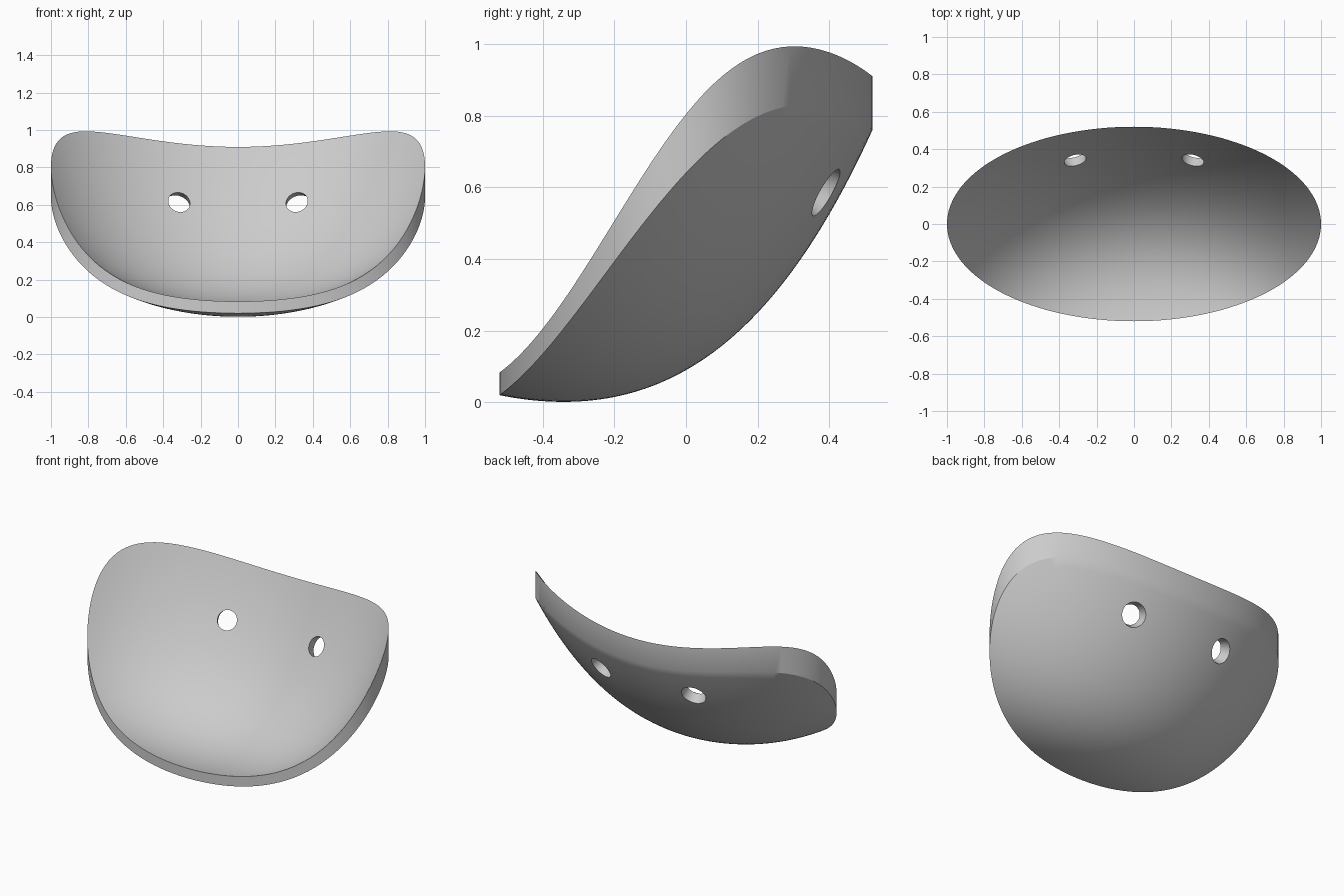
import bpy, bmesh, math
from mathutils import Vector

if "Cube" in bpy.data.objects:
    bpy.data.objects.remove(bpy.data.objects["Cube"], do_unlink=True)

HALF_DEPTH = 0.52
RINGS, SEGMENTS = 28, 128

grey = bpy.data.materials.new("plain grey")
grey.use_nodes = True
grey.diffuse_color = (0.6, 0.6, 0.6, 1)
grey.node_tree.nodes["Principled BSDF"].inputs["Base Color"].default_value = (0.6, 0.6, 0.6, 1)


def outer(x, y):
    """Height of the underside of the tilted bowl."""
    spine = 0.09 + 0.567 * y + 1.065 * y**2 + 0.533 * y**3 + 0.164 * y**4
    return spine + x * x * (0.42 + 0.13 * x * x + 0.5 * y + 0.3 * y * y)


def outward(x, y):
    """Unnormalised outward normal of the underside."""
    d = 0.001
    return Vector(((outer(x + d, y) - outer(x - d, y)) / (2 * d),
                   (outer(x, y + d) - outer(x, y - d)) / (2 * d), -1))


def inner(x, y):
    """Underside raised by the wall thickness."""
    return outer(x, y) + (0.062 + 0.02 * x**6) * outward(x, y).length


def add_skin(bm, height):
    """Oval sheet of concentric rings; returns its rim."""
    centre = bm.verts.new((0, 0, height(0, 0)))
    previous = None
    for i in range(1, RINGS + 1):
        ring = []
        for j in range(SEGMENTS):
            a = math.tau * j / SEGMENTS
            x = math.cos(a) * i / RINGS
            y = HALF_DEPTH * math.sin(a) * i / RINGS
            ring.append(bm.verts.new((x, y, height(x, y))))
        for j in range(SEGMENTS):
            k = (j + 1) % SEGMENTS
            if previous:
                bm.faces.new((previous[j], ring[j], ring[k], previous[k]))
            else:
                bm.faces.new((centre, ring[j], ring[k]))
        previous = ring
    return previous


# Bowl: two skins joined by an upright rim
bm = bmesh.new()
low, high = add_skin(bm, outer), add_skin(bm, inner)
for j in range(SEGMENTS):
    k = (j + 1) % SEGMENTS
    bm.faces.new((low[j], low[k], high[k], high[j]))
bmesh.ops.recalc_face_normals(bm, faces=bm.faces)
mesh = bpy.data.meshes.new("curved_shell")
bm.to_mesh(mesh)
bm.free()
mesh.materials.append(grey)
shell = bpy.data.objects.new("curved_shell", mesh)
bpy.context.collection.objects.link(shell)

# Pair of tapered holes, wider on the outside
for side in (-1, 1):
    x, y = side * 0.328, 0.392
    axis = outward(x, y).normalized()
    middle = Vector((x, y, outer(x, y))) - axis * 0.031
    bpy.ops.mesh.primitive_cone_add(vertices=48, radius1=0.042, radius2=0.092, depth=0.2,
                                    location=middle,
                                    rotation=axis.to_track_quat('Z', 'Y').to_euler())
    cutter = bpy.context.object
    cutter.name = "hole_cutter"
    cutter.hide_render = True
    cutter.data.materials.append(grey)
    bpy.ops.object.select_all(action='DESELECT')
    shell.select_set(True)
    bpy.context.view_layer.objects.active = shell
    cut = shell.modifiers.new("hole", 'BOOLEAN')
    cut.operation, cut.solver, cut.object = 'DIFFERENCE', 'EXACT', cutter
    bpy.ops.object.modifier_apply(modifier=cut.name)
    bpy.data.objects.remove(cutter, do_unlink=True)

# Smooth skins with crisp rim and hole edges
bpy.ops.object.shade_smooth_by_angle(angle=math.radians(25))
